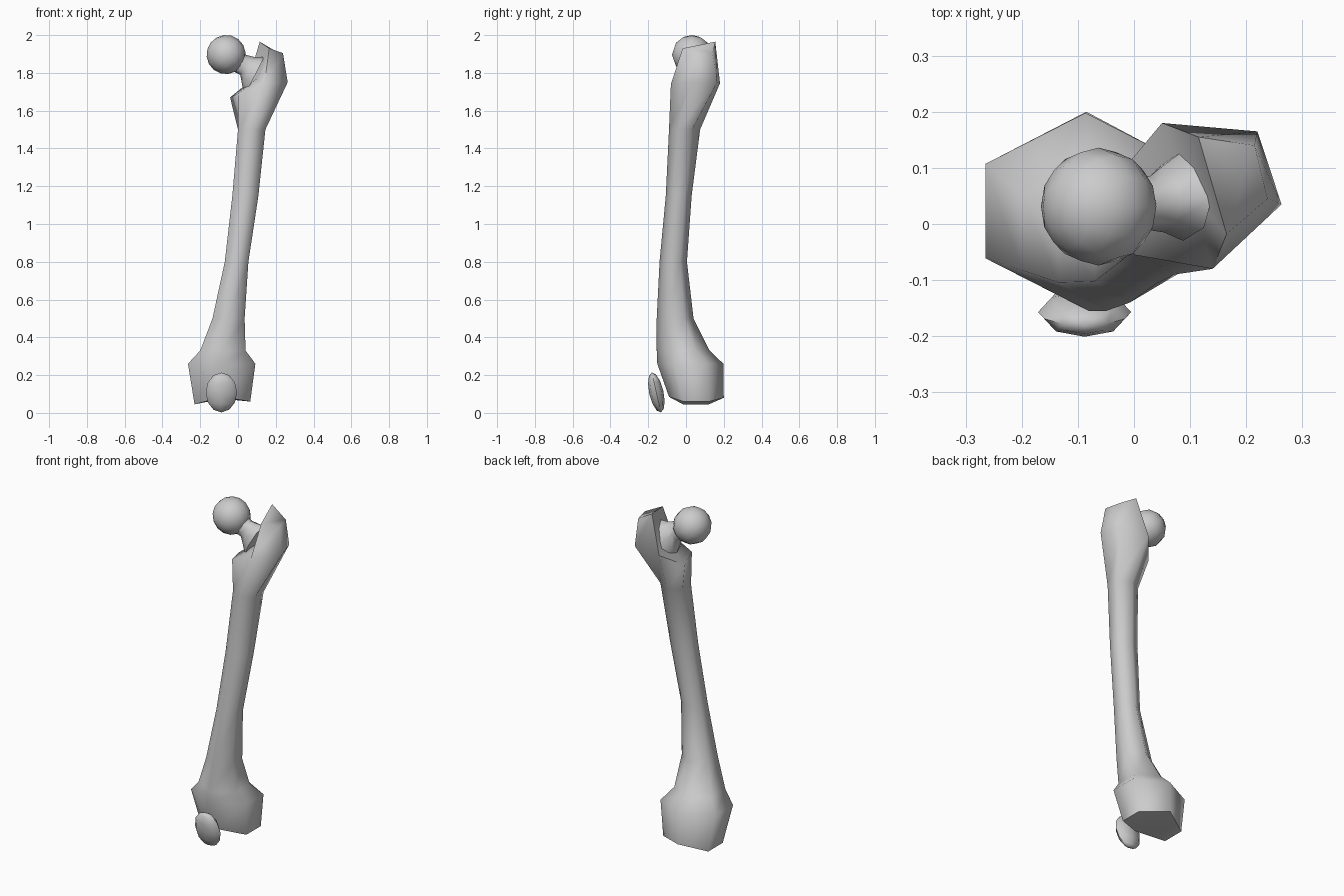
import bpy, bmesh, math
from mathutils import Vector

if "Cube" in bpy.data.objects:
    bpy.data.objects.remove(bpy.data.objects["Cube"])


def finish(name, bm, angle=66):
    bmesh.ops.recalc_face_normals(bm, faces=bm.faces)
    me = bpy.data.meshes.new(name)
    bm.to_mesh(me)
    bm.free()
    ob = bpy.data.objects.new(name, me)
    bpy.context.collection.objects.link(ob)
    bpy.ops.object.select_all(action='DESELECT')
    ob.select_set(True)
    bpy.context.view_layer.objects.active = ob
    bpy.ops.object.shade_smooth_by_angle(angle=math.radians(angle))
    return ob


def bridge(bm, a, b):
    n = len(a)
    for i in range(n):
        j = (i + 1) % n
        bm.faces.new((a[i], a[j], b[j], b[i]))


def hex_ring(x0, x1, y0, y1, z):
    # front, right front, right back, back, left back, left front
    cx, cy, h = (x0 + x1) / 2, (y0 + y1) / 2, (y1 - y0) * 0.24
    return [(cx, y0, z), (x1, cy - h, z), (x1, cy + h, z),
            (cx, y1, z), (x0, cy + h, z), (x0, cy - h, z)]


# Shaft with knee end and trochanters
bm = bmesh.new()
rings = [[(-.085, -.09, .085), (.065, -.015, .06), (.065, .12, .06),
          (-.085, .2, .08), (-.23, .12, .045), (-.23, -.015, .045)],
         hex_ring(-.265, .092, -.152, .198, .26),
         hex_ring(-.2, .04, -.155, .125, .33),
         hex_ring(-.135, .035, -.155, .04, .5),
         hex_ring(-.07, .055, -.14, .005, .8),
         hex_ring(-.03, .108, -.107, .03, 1.15),
         hex_ring(0, .145, -.09, .075, 1.5),
         [(.14, -.08, 1.74), (.263, .035, 1.75), (.22, .165, 1.75),
          (.05, .18, 1.745), (-.042, .07, 1.67), (0, -.055, 1.69)]]
loops = [[bm.verts.new(p) for p in r] for r in rings]
for a, b in zip(loops, loops[1:]):
    bridge(bm, a, b)
notch = bm.verts.new((-.085, .06, .075))
for i in range(6):
    bm.faces.new((loops[0][i], notch, loops[0][(i + 1) % 6]))

# Greater trochanter crest and its inner wall
v = loops[-1]
t = [bm.verts.new(p) for p in ((.165, -.018, 1.93), (.238, .045, 1.905),
                               (.215, .14, 1.905), (.115, .155, 1.965))]
for i in range(3):
    bm.faces.new((v[i], v[i + 1], t[i + 1], t[i]))
bm.faces.new(t)
inner = [v[0], t[0], t[3], v[3], v[4], v[5]]
hub = bm.verts.new((.1, .055, 1.77))
for i in range(6):
    bm.faces.new((inner[i], inner[(i + 1) % 6], hub))
finish("femur_shaft", bm)

# Neck flaring from the head into the trochanter
bm = bmesh.new()
neck = []
for top, bottom, cy, w in (((-.02, 1.945), (-.05, 1.82), .033, .06),
                           ((.045, 1.895), (.012, 1.79), .037, .048),
                           ((.085, 1.885), (.022, 1.735), .045, .06),
                           ((.14, 1.885), (.035, 1.68), .05, .08)):
    ring = []
    for k in range(8):
        a = math.tau * k / 8
        s = (1 + math.cos(a)) / 2
        ring.append(bm.verts.new((bottom[0] + (top[0] - bottom[0]) * s,
                                  cy + w * math.sin(a),
                                  bottom[1] + (top[1] - bottom[1]) * s)))
    neck.append(ring)
for a, b in zip(neck, neck[1:]):
    bridge(bm, a, b)
bm.faces.new(neck[0])
bm.faces.new(neck[-1])
finish("femur_neck", bm)


def ball(name, loc, size, tilt, seg, rows):
    bm = bmesh.new()
    bmesh.ops.create_uvsphere(bm, u_segments=seg, v_segments=rows, radius=1)
    bmesh.ops.scale(bm, vec=Vector(size), verts=bm.verts)
    ob = finish(name, bm)
    ob.location = loc
    ob.rotation_euler = tilt


# Ball of the hip joint and the kneecap
ball("femur_head", (-.063, .031, 1.897), (.104, .105, .103), (0, -.9, 0), 12, 8)
ball("kneecap", (-.088, -.157, .108), (.083, .038, .108), (.22, 0, 0), 8, 6)
